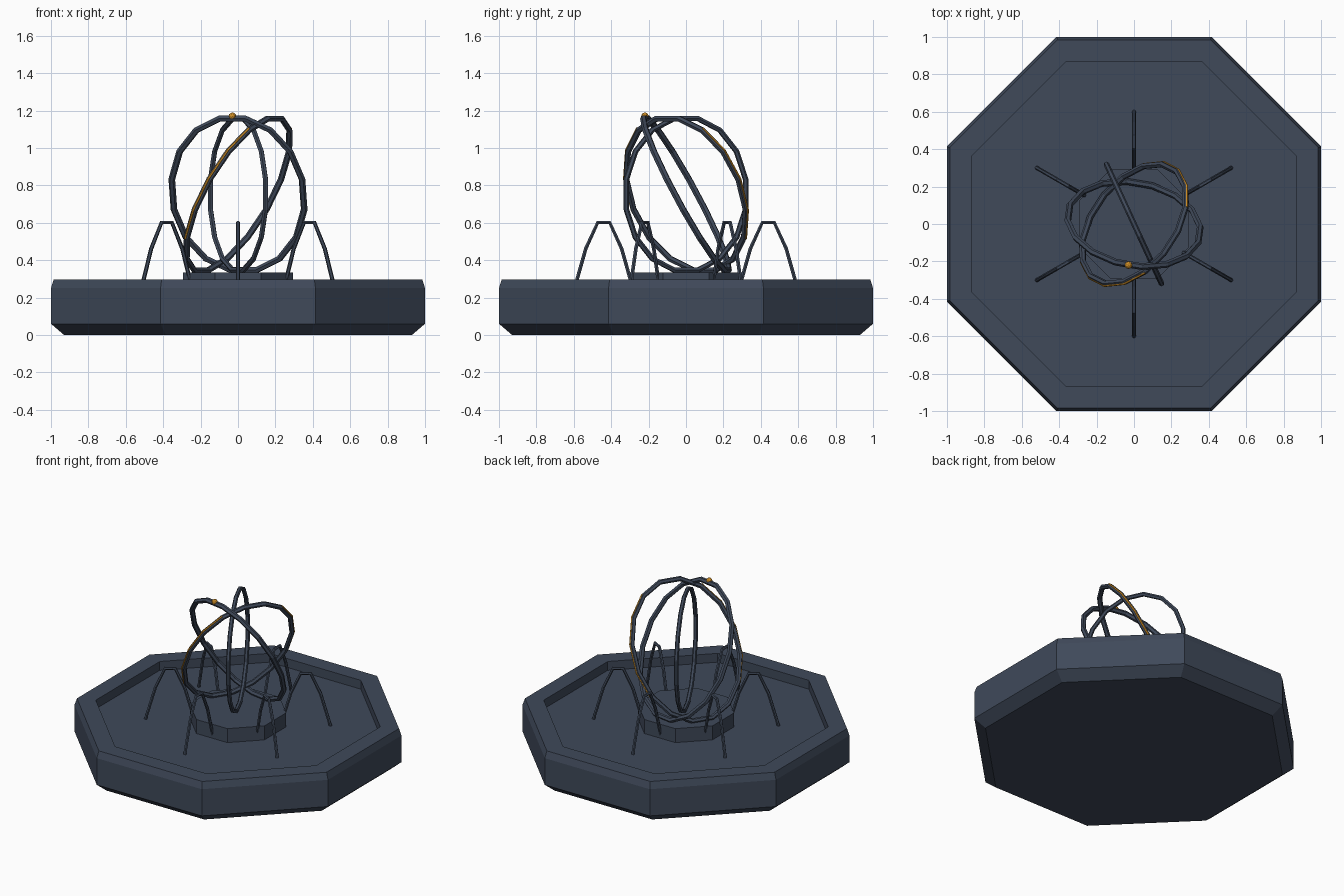
import bpy, bmesh, math
from mathutils import Vector

cube = bpy.data.objects.get("Cube")
if cube:
    bpy.data.objects.remove(cube, do_unlink=True)


def material(name, color):
    m = bpy.data.materials.new(name)
    m.use_nodes = True
    m.diffuse_color = (*color, 1)
    m.node_tree.nodes["Principled BSDF"].inputs["Base Color"].default_value = (*color, 1)
    return m


slate = material("dark slate", (0.05, 0.067, 0.102))
gold = material("gold", (0.62, 0.27, 0.02))


def octagon_solid(name, profile, mat):
    """Stack octagons of (apothem, height) and cap both ends."""
    bm = bmesh.new()
    loops = []
    for apothem, z in profile:
        r = apothem / math.cos(math.pi / 8)
        angles = [math.pi / 8 + i * math.pi / 4 for i in range(8)]
        loops.append([bm.verts.new((r * math.cos(a), r * math.sin(a), z)) for a in angles])
    for low, high in zip(loops, loops[1:]):
        for i in range(8):
            j = (i + 1) % 8
            bm.faces.new((low[i], low[j], high[j], high[i]))
    bm.faces.new(loops[0][::-1])
    bm.faces.new(loops[-1])
    bmesh.ops.recalc_face_normals(bm, faces=bm.faces)
    mesh = bpy.data.meshes.new(name)
    bm.to_mesh(mesh)
    bm.free()
    mesh.materials.append(mat)
    obj = bpy.data.objects.new(name, mesh)
    bpy.context.collection.objects.link(obj)
    return obj


def tube(name, points, radius, mat, closed=False):
    """Six-sided tube along straight segments, turned into a mesh."""
    curve = bpy.data.curves.new(name, "CURVE")
    curve.dimensions = "3D"
    curve.bevel_depth = radius
    curve.bevel_resolution = 1
    curve.use_fill_caps = not closed
    spline = curve.splines.new("POLY")
    spline.points.add(len(points) - 1)
    for p, co in zip(spline.points, points):
        p.co = (*co, 1)
    spline.use_cyclic_u = closed
    spline.use_smooth = False
    curve.materials.append(mat)
    obj = bpy.data.objects.new(name, curve)
    bpy.context.collection.objects.link(obj)
    bpy.ops.object.select_all(action="DESELECT")
    obj.select_set(True)
    bpy.context.view_layer.objects.active = obj
    bpy.ops.object.convert(target="MESH")
    return bpy.context.object


# Basin with a chamfered rim and sunken floor, and the pedestal in it
octagon_solid("basin", [(0.93, 0), (1, 0.06), (1, 0.25), (0.985, 0.298),
                        (0.87, 0.298), (0.87, 0.235)], slate)
octagon_solid("pedestal", [(0.295, 0.23), (0.295, 0.335)], slate)

# Six arched jets around the pedestal
for k in range(6):
    a = math.radians(30 + 60 * k)
    arch = []
    for i in range(6):
        r = 0.6 - 0.064 * i
        z = 0.235 + 0.385 * math.sin(math.pi * i / 5)
        arch.append((r * math.cos(a), r * math.sin(a), z))
    tube(f"jet_arch_{k + 1}", arch, 0.011, slate)

# Three crossing rings, each given by its top and side directions
CENTER = Vector((0, 0, 0.752))
SEGMENTS = 16
rings = {
    "tilted_ring": (Vector((-0.03, -0.22, 0.413)), Vector((0.355, -0.06, 0)), 0.018),
    "upright_ring": (Vector((0, 0, 0.413)), Vector((0.15, -0.325, 0)), 0.015),
    "banded_ring": (Vector((0.2, -0.1, 0.413)), Vector((0.195, 0.305, 0)), 0.017),
}


def ring_point(top, side, step, grow=0):
    t = 2 * math.pi * (step + 0.5) / SEGMENTS
    offset = top * math.cos(t) + side * math.sin(t)
    return CENTER + offset + offset.normalized() * grow


for name, (top, side, radius) in rings.items():
    tube(name, [ring_point(top, side, i) for i in range(SEGMENTS)], radius, slate, True)

# Gold inlay along the outer edge on both sides of one ring
top, side, radius = rings["banded_ring"]
for label, sign in (("left", 1), ("right", -1)):
    path = [ring_point(top, side * sign, i, 0.013) for i in range(1, 6)]
    tube(f"gold_inlay_{label}", path, 0.007, gold)

# Small gold bead at the top of the tilted ring
bpy.ops.mesh.primitive_ico_sphere_add(subdivisions=2, radius=0.02,
                                      location=(-0.03, -0.22, 1.17))
bead = bpy.context.object
bead.name = "gold_bead"
bead.data.materials.append(gold)
